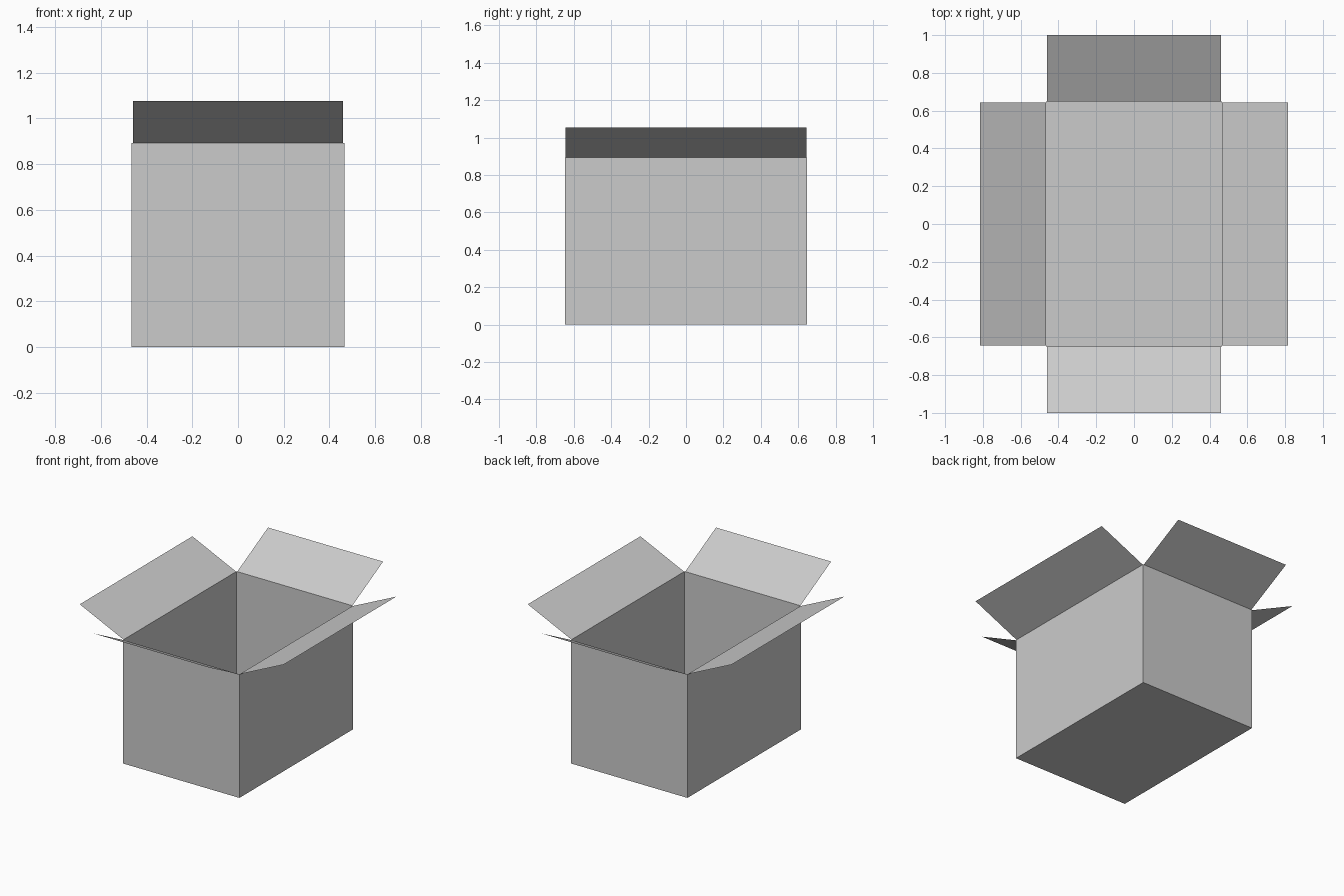
import bpy
import bmesh
from math import pi
from mathutils import Matrix

cube = bpy.data.objects.get("Cube")
if cube:
    bpy.data.objects.remove(cube, do_unlink=True)

HALF_X, HALF_Y, HEIGHT = 0.465, 0.648, 0.893
GAP = 0.005  # side clearance at each end of a flap

# Single plain card colour
grey = bpy.data.materials.new("grey card")
grey.use_nodes = True
colour = (0.6, 0.6, 0.6, 1)
grey.diffuse_color = colour
grey.node_tree.nodes["Principled BSDF"].inputs["Base Color"].default_value = colour


def add_object(name, bm):
    mesh = bpy.data.meshes.new(name)
    bm.to_mesh(mesh)
    bm.free()
    mesh.materials.append(grey)
    obj = bpy.data.objects.new(name, mesh)
    bpy.context.collection.objects.link(obj)
    return obj


# Box body: a thin-walled carton with the top left open
bm = bmesh.new()
bmesh.ops.create_cube(bm, size=1)
bmesh.ops.transform(
    bm, verts=bm.verts,
    matrix=Matrix.Translation((0, 0, HEIGHT / 2))
    @ Matrix.Diagonal((2 * HALF_X, 2 * HALF_Y, HEIGHT, 1)))
bm.normal_update()
lid = [f for f in bm.faces if f.normal.z > 0.5]
bmesh.ops.delete(bm, geom=lid, context='FACES_ONLY')
add_object("box_body", bm)


def add_flap(name, half_width, hinge, tip, tip_z, angle):
    """Sheet hinged on the rim, leaning outward, turned about z to its side."""
    bm = bmesh.new()
    corners = [(-half_width, -hinge, HEIGHT), (-half_width, -tip, tip_z),
               (half_width, -tip, tip_z), (half_width, -hinge, HEIGHT)]
    bm.faces.new([bm.verts.new(c) for c in corners])
    bm.transform(Matrix.Rotation(angle, 4, 'Z'))
    add_object(name, bm)


# Four open flaps
for name, angle in (("front_flap", 0), ("back_flap", pi)):
    add_flap(name, HALF_X - GAP, HALF_Y, 1.0, 1.077, angle)
for name, angle in (("left_flap", pi / 2), ("right_flap", -pi / 2)):
    add_flap(name, HALF_Y - GAP, HALF_X, 0.815, 1.055, angle)
